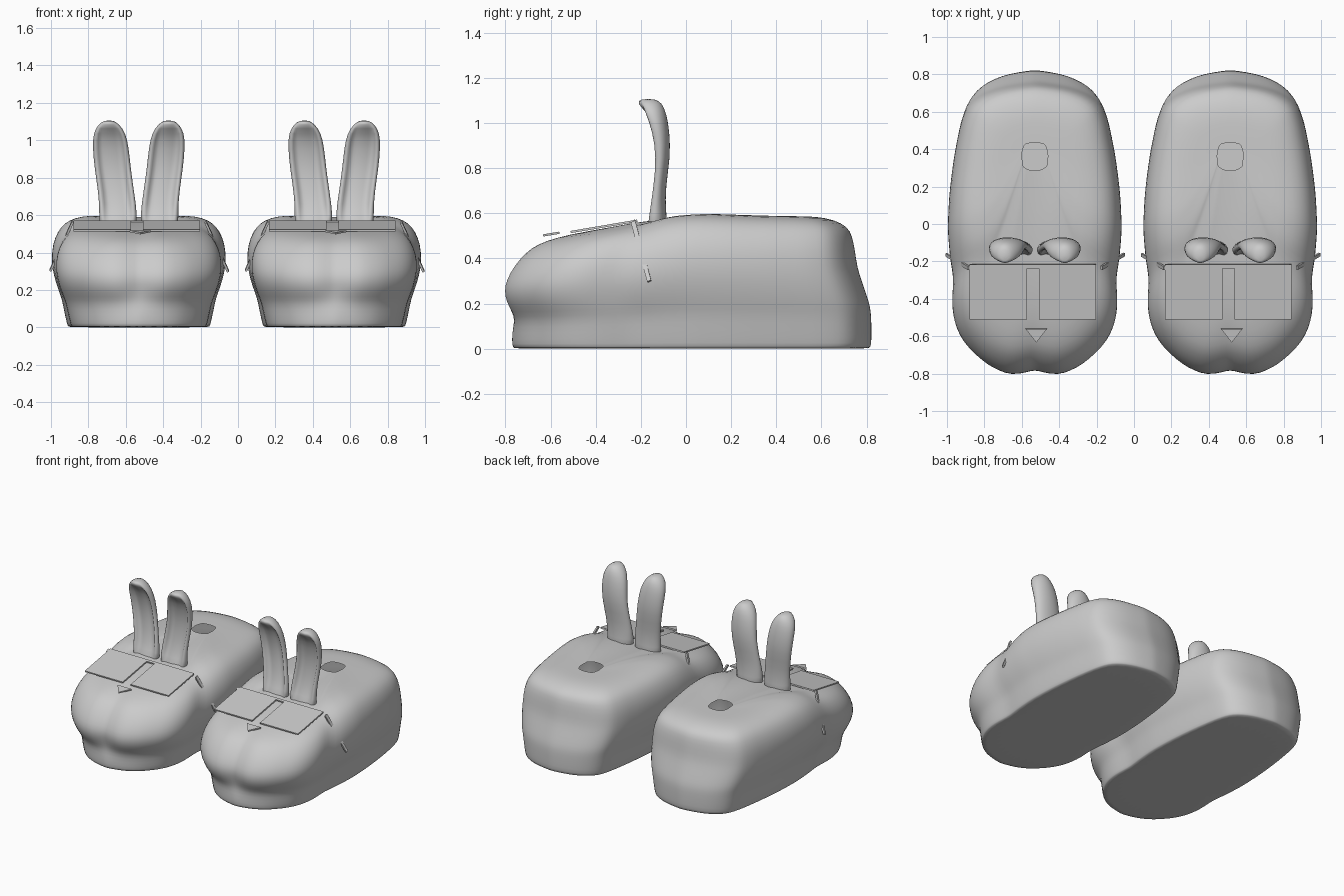
import bpy, bmesh, math
from mathutils import Vector

if "Cube" in bpy.data.objects:
    bpy.data.objects.remove(bpy.data.objects["Cube"])

grey = bpy.data.materials.new("plain_grey")
grey.diffuse_color = (0.6, 0.6, 0.6, 1)
grey.use_nodes = True
grey.node_tree.nodes["Principled BSDF"].inputs["Base Color"].default_value = grey.diffuse_color


def lerp_table(table, v):
    """Smoothly blended lookup in a list of (position, value)."""
    if v <= table[0][0]:
        return table[0][1]
    for (a, p), (b, q) in zip(table, table[1:]):
        if v <= b:
            return p + (q - p) * (v - a) / (b - a)
    return table[-1][1]


def loft(name, rings, cap_start=True, cap_end=True, subdiv=1):
    bm = bmesh.new()
    loops = [[bm.verts.new(p) for p in r] for r in rings]
    n = len(loops[0])
    for a, b in zip(loops, loops[1:]):
        for i in range(n):
            j = (i + 1) % n
            bm.faces.new((a[i], a[j], b[j], b[i]))
    if cap_start:
        bm.faces.new(loops[0][::-1])
    if cap_end:
        bm.faces.new(loops[-1])
    bmesh.ops.recalc_face_normals(bm, faces=bm.faces)
    return finish(name, bm, True, subdiv)


def finish(name, bm, smooth=False, subdiv=0):
    me = bpy.data.meshes.new(name)
    bm.to_mesh(me)
    bm.free()
    me.materials.append(grey)
    ob = bpy.data.objects.new(name, me)
    bpy.context.collection.objects.link(ob)
    if subdiv:
        ob.modifiers.new("smooth", "SUBSURF").levels = subdiv
        ob.modifiers["smooth"].render_levels = subdiv
    if smooth:
        me.polygons.foreach_set("use_smooth", [True] * len(me.polygons))
    return ob


def slab(name, outline, thick):
    """Flat plate from a planar outline, thickened along its normal."""
    bm = bmesh.new()
    pts = [Vector(p) for p in outline]
    nrm = (pts[1] - pts[0]).cross(pts[2] - pts[1]).normalized() * thick
    lo = [bm.verts.new(p) for p in pts]
    hi = [bm.verts.new(p + nrm) for p in pts]
    n = len(pts)
    bm.faces.new(lo[::-1])
    bm.faces.new(hi)
    for i in range(n):
        j = (i + 1) % n
        bm.faces.new((lo[i], lo[j], hi[j], hi[i]))
    bmesh.ops.recalc_face_normals(bm, faces=bm.faces)
    return finish(name, bm)


# Half width along the foot (u from toe -1 to heel 1), and instep height
WIDTH = [(-1, 0), (-.985, .22), (-.95, .40), (-.9, .56), (-.8, .76), (-.68, .90), (-.55, .95),
         (-.43, .945), (-.34, .925), (-.24, .965), (0, 1), (.25, .98), (.5, .925),
         (.72, .85), (.84, .78), (.91, .65), (.96, .46), (.985, .27), (1, 0)]
TOP = [(-.83, .49), (-.6, .50), (-.22, .545), (-.1, .588), (.05, .60), (.3, .59),
       (.6, .585), (.83, .575)]

# Body levels: height share, toe y, heel y, half width
LEVELS = [(0, -.74, .79, .36), (.004, -.765, .815, .38), (.03, -.772, .823, .385),
          (.14, -.772, .823, .40), (.25, -.772, .822, .412), (.33, -.795, .817, .43),
          (.42, -.822, .80, .448), (.52, -.832, .78, .462), (.62, -.822, .76, .468),
          (.75, -.785, .75, .462), (.86, -.735, .738, .435), (.93, -.685, .718, .40),
          (.98, -.60, .66, .345), (1, -.48, .58, .26), (1, -.15, .51, .17),
          (1, .285, .435, .07)]


def body_ring(level, cx, n=56):
    s, yf, yb, hw = level
    ring = []
    for i in range(n):
        a = 2 * math.pi * i / n
        u = -math.cos(a)
        x = math.copysign(lerp_table(WIDTH, u) * hw, math.sin(a))
        y = yf + (yb - yf) * (u + 1) / 2
        z = s * lerp_table(TOP, y)
        # cleft in the muzzle
        if u < 0 and .2 < s < .99:
            y += .05 * math.exp(-(x / .06) ** 2) * min(1, (s - .2) * 5)
        ring.append((cx + x, y, z))
    return ring


# Ear sections: height, centre x, half width, front y, back y
EAR = [(.50, .115, .105, -.205, -.07), (.60, .108, .102, -.19, -.09), (.72, .12, .097, -.165, -.09),
       (.85, .14, .098, -.157, -.068), (.96, .15, .098, -.178, -.072),
       (1.04, .157, .088, -.21, -.085), (1.088, .16, .055, -.222, -.105),
       (1.107, .16, .022, -.20, -.135)]


def ear_ring(sec, k, cx, side, n=20):
    z, ox, hw, yf, yb = sec
    scoop = .045 if 1 <= k <= 5 else 0
    ring = []
    for i in range(n):
        a = 2 * math.pi * i / n
        c, s = math.cos(a), math.sin(a)
        y = (yf + yb) / 2 + s * (yb - yf) / 2
        if s < 0 and abs(c) < .75:      # hollow inner ear
            y += scoop
        ring.append((cx + side * (ox + c * hw), y, z))
    return ring


def glass_z(y):
    return .512 + (y + .51) * .17


for foot, cx in (("left", -.5225), ("right", .5225)):
    # Slipper body, left open at the small hole on top
    loft(foot + "_slipper_body", [body_ring(l, cx - .008) for l in LEVELS], cap_end=False)

    for side, tag in ((-1, "left"), (1, "right")):
        loft(f"{foot}_slipper_{tag}_ear",
             [ear_ring(e, k, cx - .008, side) for k, e in enumerate(EAR)])

        # Square lens plate
        gx = cx - .018
        xs = sorted((gx + side * .032, gx + side * .338))
        slab(f"{foot}_slipper_{tag}_lens",
             [(x, y, glass_z(y)) for x, y in
              ((xs[0], -.51), (xs[1], -.51), (xs[1], -.215), (xs[0], -.215))], .01)

        # Slanted temple arm
        x0, x1 = cx + side * .355, cx + side * .475
        slab(f"{foot}_slipper_{tag}_glasses_arm",
             [(x0, -.245, .56), (x0, -.225, .568), (x1, -.155, .305), (x1, -.172, .297)], .012)

    # Bridge joining the lenses
    slab(foot + "_slipper_glasses_bridge",
         [(gx + x, y, glass_z(y)) for x, y in
          ((-.04, -.235), (.04, -.235), (.04, -.215), (-.04, -.215))], .01)

    # Triangular nose
    slab(foot + "_slipper_nose",
         [(cx, -.632, .497), (cx + .057, -.56, .509), (cx - .057, -.56, .509)], .01)
